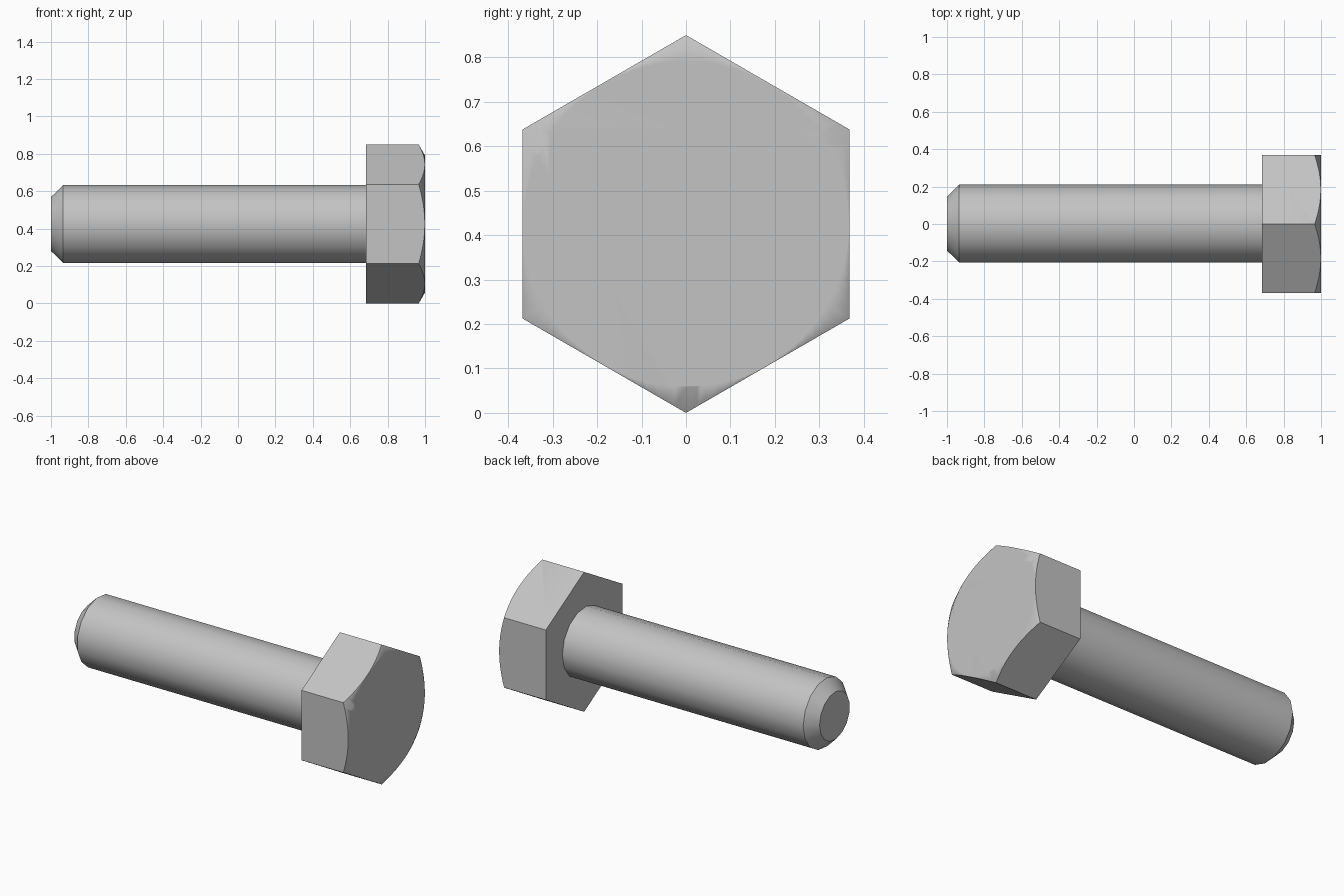
import bpy
import bmesh
from math import sin, cos, tan, tau, pi, radians

cube = bpy.data.objects.get("Cube")
if cube:
    bpy.data.objects.remove(cube, do_unlink=True)

AXIS_Z = 0.425        # height of the bolt's centre line
HEX_R = 0.425         # centre to hexagon corner
HEAD_X = 0.685        # underside of the head
SHAFT_R = 0.21

steel = bpy.data.materials.new("grey steel")
steel.use_nodes = True
GREY = (0.55, 0.55, 0.55, 1)
steel.diffuse_color = GREY
steel.node_tree.nodes["Principled BSDF"].inputs["Base Color"].default_value = GREY


def lathe(name, profile, sides, start=0.0):
    """Closed solid around the x axis; profile is (x, radius), start is the angle from +y."""
    bm = bmesh.new()
    rings = []
    for x, r in profile:
        angles = [start + tau * i / sides for i in range(sides)]
        rings.append([bm.verts.new((x, r * cos(a), AXIS_Z + r * sin(a))) for a in angles])
    for a, b in zip(rings, rings[1:]):
        for i in range(sides):
            j = (i + 1) % sides
            bm.faces.new((a[i], a[j], b[j], b[i]))
    bm.faces.new(rings[0])
    bm.faces.new(rings[-1])
    bmesh.ops.recalc_face_normals(bm, faces=bm.faces)
    mesh = bpy.data.meshes.new(name)
    bm.to_mesh(mesh)
    bm.free()
    mesh.materials.append(steel)
    obj = bpy.data.objects.new(name, mesh)
    bpy.context.collection.objects.link(obj)
    return obj


def activate(obj):
    bpy.ops.object.select_all(action='DESELECT')
    obj.select_set(True)
    bpy.context.view_layer.objects.active = obj


# Shaft with a chamfered tip
shaft = lathe("shaft", [(-1, 0.145), (-0.935, SHAFT_R), (HEAD_X, SHAFT_R)], 15)

# Hexagonal head, its outer corners trimmed by a 30 degree cone
head = lathe("head", [(HEAD_X, HEX_R), (1, HEX_R)], 6, pi / 2)
flat_r = HEX_R * cos(pi / 6) - 0.002
cone_depth = 0.4
cutter = lathe("chamfer_cutter",
               [(1 - cone_depth, flat_r + cone_depth / tan(radians(30))), (1, flat_r)], 96)
trim = head.modifiers.new("corner chamfer", 'BOOLEAN')
trim.operation = 'INTERSECT'
trim.solver = 'EXACT'
trim.object = cutter
activate(head)
bpy.ops.object.modifier_apply(modifier=trim.name)
bpy.data.objects.remove(cutter, do_unlink=True)

# Smooth shading, keeping the hard edges
for obj in (shaft, head):
    activate(obj)
    bpy.ops.object.shade_smooth_by_angle(angle=radians(35))

# Keep the broad end face flat while its chamfer blends in
weighted = head.modifiers.new("flat end", 'WEIGHTED_NORMAL')
weighted.keep_sharp = True
